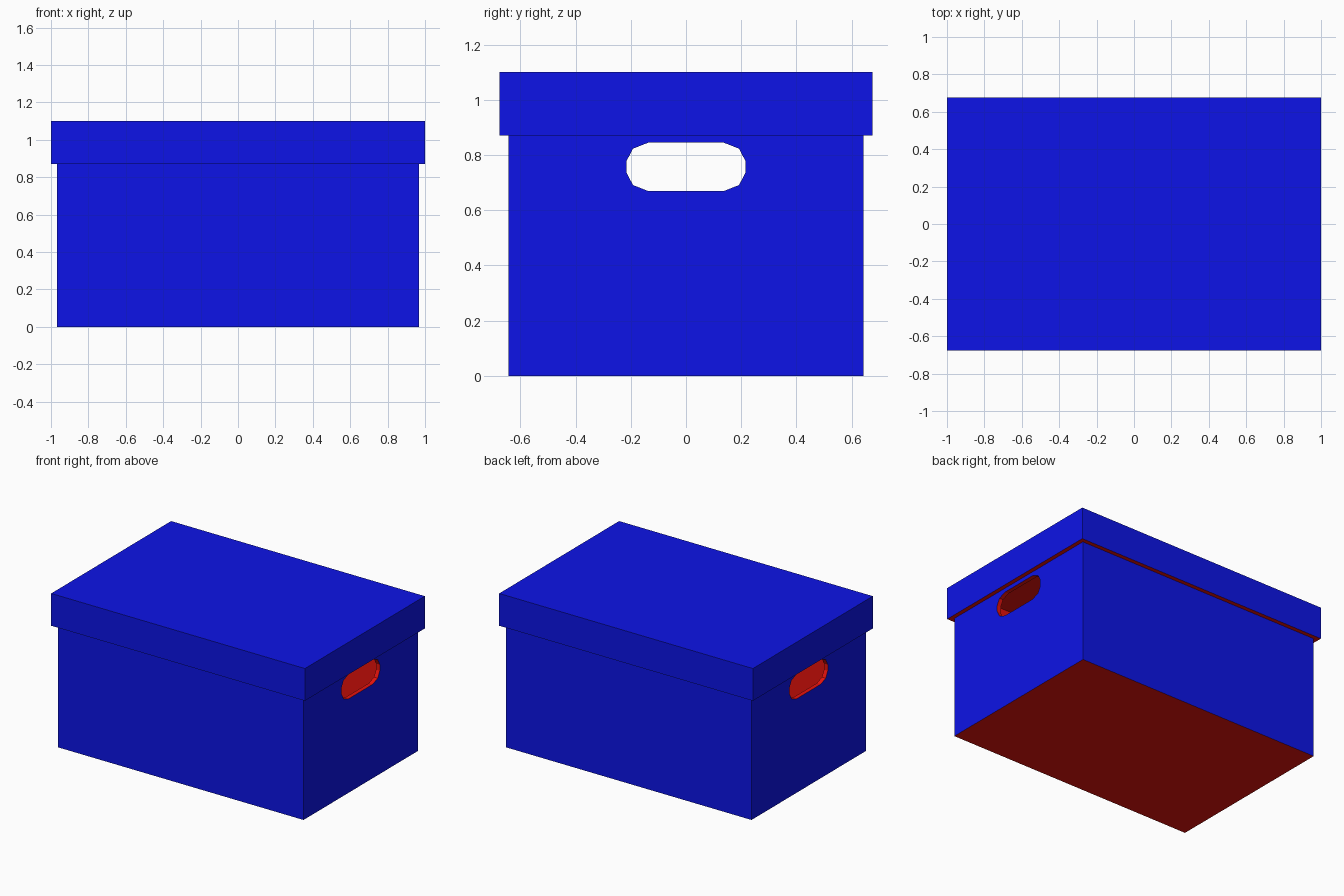
import bpy, bmesh
from mathutils import Vector

if "Cube" in bpy.data.objects:
    bpy.data.objects.remove(bpy.data.objects["Cube"])


def material(name, color):
    m = bpy.data.materials.new(name)
    m.diffuse_color = (*color, 1)
    m.use_nodes = True
    m.node_tree.nodes["Principled BSDF"].inputs["Base Color"].default_value = m.diffuse_color
    return m


BLUE = material("blue_card", (0.004, 0.007, 0.8))
RED = material("red_lining", (0.8, 0.006, 0.004))


def to_object(bm, name):
    bmesh.ops.recalc_face_normals(bm, faces=bm.faces[:])
    mesh = bpy.data.meshes.new(name)
    bm.to_mesh(mesh)
    bm.free()
    mesh.materials.append(BLUE)
    mesh.materials.append(RED)
    ob = bpy.data.objects.new(name, mesh)
    bpy.context.collection.objects.link(ob)
    return ob


def open_box(name, hx, hy, z0, z1, wall, up):
    """Hollow box, open towards +z (up=1) or -z (up=-1), with a red lining."""
    bm = bmesh.new()
    bmesh.ops.create_cube(bm, size=2)
    for v in bm.verts:
        v.co = Vector((v.co.x * hx, v.co.y * hy, z1 if v.co.z > 0 else z0))
    bm.normal_update()
    for f in bm.faces:
        nz = f.normal.z
        f.material_index = int(nz < -0.5 or (up > 0 and nz > 0.5))
    mouth = next(f for f in bm.faces if f.normal.z * up > 0.5)
    bmesh.ops.inset_region(bm, faces=[mouth], thickness=wall, use_even_offset=True)
    floor = bmesh.ops.extrude_discrete_faces(bm, faces=[mouth])["faces"][0]
    floor.material_index = 1
    for e in floor.edges:
        for f in e.link_faces:
            f.material_index = 1
    bmesh.ops.translate(bm, verts=floor.verts[:], vec=(0, 0, -up * (z1 - z0 - wall)))
    return to_object(bm, name)


# Body and lid
body = open_box("box_body", 0.967, 0.643, 0.0, 1.07, 0.03, 1)
lid = open_box("box_lid", 1.0, 0.675, 0.87, 1.10, 0.03, -1)

# Hand holes: one long cutter goes through both ends
quarter = [(0.215, 0.044 / 2), (0.192, 0.066), (0.137, 0.0875)]
outline = quarter + [(-y, z) for y, z in reversed(quarter)]
outline += [(-y, -z) for y, z in outline]
bm = bmesh.new()
face = bm.faces.new([bm.verts.new((-1.2, y, 0.757 + z)) for y, z in outline])
ext = bmesh.ops.extrude_face_region(bm, geom=[face], use_keep_orig=True)
bmesh.ops.translate(bm, vec=(2.4, 0, 0),
                    verts=[g for g in ext["geom"] if isinstance(g, bmesh.types.BMVert)])
for f in bm.faces:
    f.material_index = 1
cutter = to_object(bm, "hand_hole_cutter")
cutter.hide_render = True

cut = body.modifiers.new("hand_holes", "BOOLEAN")
cut.operation = "DIFFERENCE"
cut.solver = "EXACT"
cut.object = cutter
bpy.context.view_layer.objects.active = body
bpy.ops.object.modifier_apply(modifier=cut.name)
bpy.data.objects.remove(cutter)
